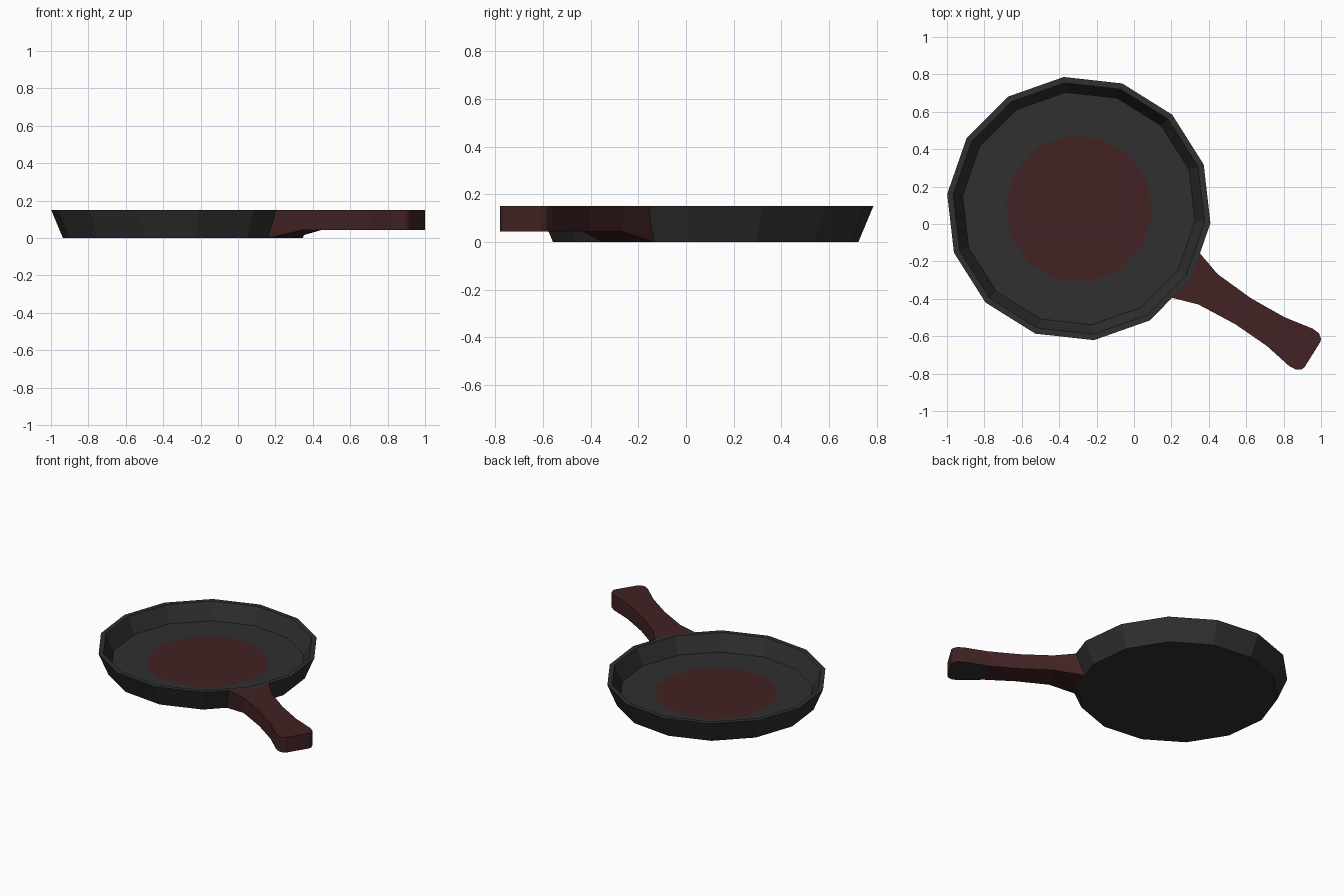
import bpy, bmesh, math

if "Cube" in bpy.data.objects:
    bpy.data.objects.remove(bpy.data.objects["Cube"])

CX, CY = -0.295, 0.0825          # pan centre
AXIS = math.radians(-32)         # handle direction; a pan corner points along it
SIDES = 14


def material(name, rgb):
    m = bpy.data.materials.new(name)
    m.diffuse_color = (*rgb, 1)
    m.use_nodes = True
    m.node_tree.nodes["Principled BSDF"].inputs["Base Color"].default_value = m.diffuse_color
    return m


IRON = material("black_iron", (0.029, 0.029, 0.029))
RED = material("dark_red_brown", (0.054, 0.016, 0.017))


def place(u, v, z):
    """Handle-axis coordinates to world coordinates."""
    c, s = math.cos(AXIS), math.sin(AXIS)
    return (CX + u * c - v * s, CY + u * s + v * c, z)


def finish(name, bm):
    bmesh.ops.recalc_face_normals(bm, faces=bm.faces)
    mesh = bpy.data.meshes.new(name)
    bm.to_mesh(mesh)
    bm.free()
    mesh.materials.append(IRON)
    mesh.materials.append(RED)
    ob = bpy.data.objects.new(name, mesh)
    bpy.context.collection.objects.link(ob)
    return ob


# Pan: 14-sided rings from the base, over the rim, down to the floor and red disc
bm = bmesh.new()
rings = []
for r, z in [(0.645, 0), (0.708, 0.15), (0.676, 0.15), (0.625, 0.036), (0.394, 0.036)]:
    angles = [2 * math.pi * i / SIDES for i in range(SIDES)]
    rings.append([bm.verts.new(place(r * math.cos(a), r * math.sin(a), z)) for a in angles])
for a, b in zip(rings, rings[1:]):
    for i in range(SIDES):
        j = (i + 1) % SIDES
        bm.faces.new((a[i], a[j], b[j], b[i]))
bm.faces.new(rings[0][::-1])
bm.faces.new(rings[-1]).material_index = 1
finish("pan", bm)

# Handle: symmetric stations (top u, top half width, bottom u, bottom half width, bottom z)
stations = [(0.676, 0.14, 0.616, 0.1275, 0.0)]
stations += [(u, w, u, w, 0.043) for u, w in
             [(0.815, 0.096), (1.036, 0.081), (1.24, 0.09),
              (1.40, 0.118), (1.442, 0.115), (1.465, 0.098), (1.473, 0.082)]]
bm = bmesh.new()
rows = []
for u, w, ub, wb, zb in stations:
    rows.append([bm.verts.new(place(*p)) for p in
                 [(u, w, 0.15), (u, -w, 0.15), (ub, -wb, zb), (ub, wb, zb)]])
# root meets the pan corner
top_mid = bm.verts.new(place(0.708, 0, 0.15))
low_mid = bm.verts.new(place(0.645, 0, 0))
for k, (a, b) in enumerate(zip(rows, rows[1:])):
    bm.faces.new((a[1], a[2], b[2], b[1]))
    bm.faces.new((a[3], a[0], b[0], b[3]))
    if k == 0:
        for mid, p, q in ((top_mid, 0, 1), (low_mid, 2, 3)):
            bm.faces.new((a[p], mid, b[p]))
            bm.faces.new((mid, b[q], b[p]))
            bm.faces.new((mid, a[q], b[q]))
    else:
        bm.faces.new((a[0], a[1], b[1], b[0]))
        bm.faces.new((a[2], a[3], b[3], b[2]))
bm.faces.new(rows[-1])
bmesh.ops.recalc_face_normals(bm, faces=bm.faces)
# red handle with a black patch under its tip
tip_u = 1.24
for f in bm.faces:
    c = f.calc_center_median()
    u = (c.x - CX) * math.cos(AXIS) + (c.y - CY) * math.sin(AXIS)
    f.material_index = 0 if f.normal.z < -0.9 and u > tip_u else 1
finish("handle", bm)
